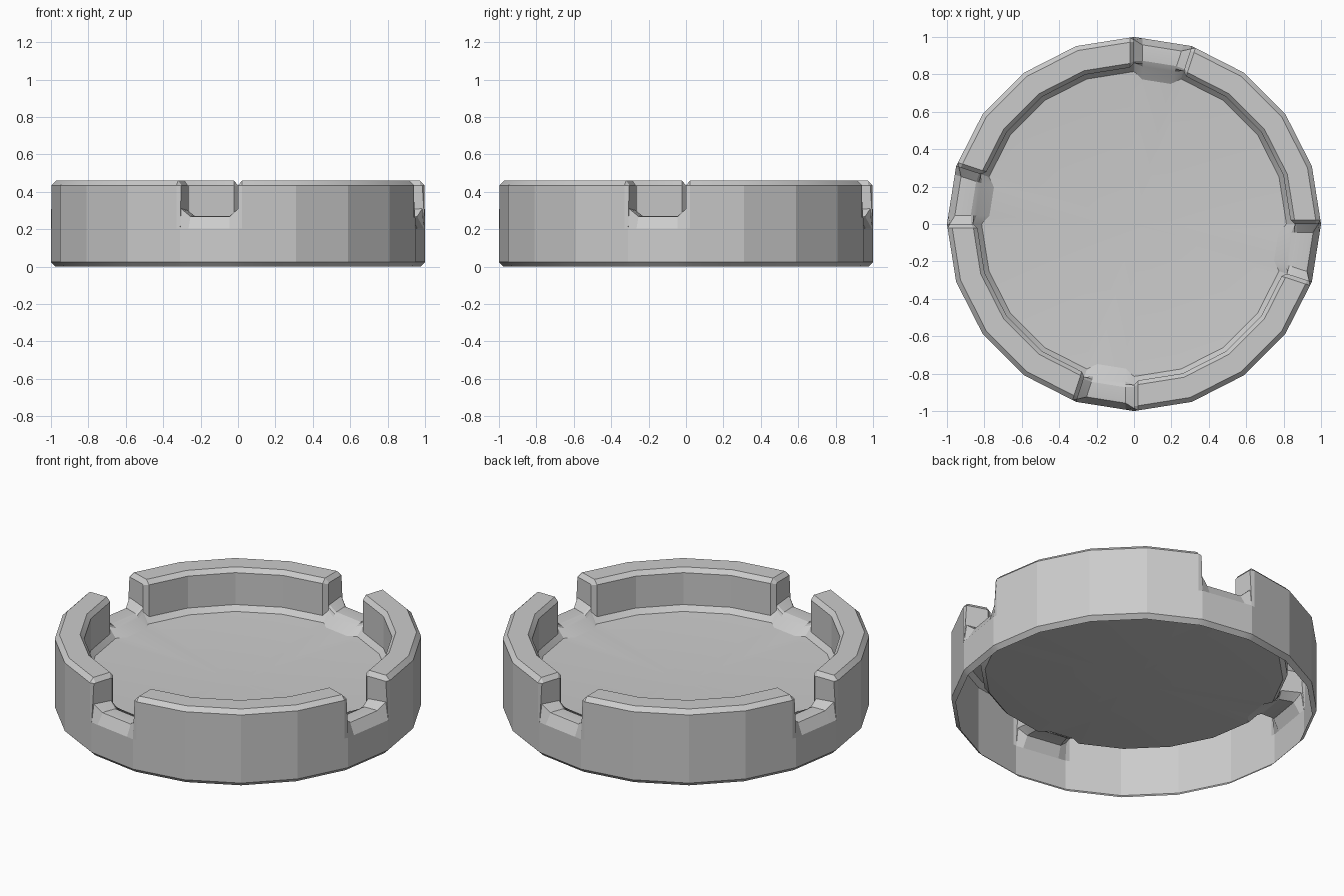
import bpy, bmesh
from math import cos, sin, radians
from mathutils import Vector

if "Cube" in bpy.data.objects:
    bpy.data.objects.remove(bpy.data.objects["Cube"])

STEP = radians(18)          # 20-sided tray
NOTCH_STARTS = (4, 9, 14, 19)

# Radial profiles (radius, height): foot, outer wall, top, inner wall, floor edge
FOOT = [(.975, 0), (1, .025), (1, .205)]
EDGE = [(.815, .213)]
WALL = FOOT + [(1, .435), (.975, .46), (.862, .46), (.84, .435), (.84, .243)] + EDGE
END_TOP = FOOT + [(.985, .435), (.975, .435), (.87, .435), (.86, .43), (.86, .27)] + EDGE
END_FOOT = FOOT + [(.985, .31), (.975, .31), (.87, .30), (.86, .29), (.86, .27)] + EDGE
NOTCH = FOOT + [(.965, .268), (.95, .27), (.88, .268), (.865, .26), (.85, .25), (.78, .213)]
CENTRE = .17                # floor dips gently to the middle


def corner(k):
    return Vector((cos(k * STEP), sin(k * STEP), 0))


def station(bm, k, profile, shift=0):
    """Ring of profile points at corner k, slid along the straight side by shift."""
    side = corner(k + (1 if shift > 0 else -1)) - corner(k)
    out = []
    for r, z in profile:
        p = corner(k) * r + side.normalized() * abs(shift)
        out.append(bm.verts.new((p.x, p.y, z)))
    return out


bm = bmesh.new()
rows = []
for k in range(20):
    if k in NOTCH_STARTS:               # rim block ends, notch begins
        rows += [station(bm, k, WALL, -.022), station(bm, k, END_TOP),
                 station(bm, k, END_FOOT), station(bm, k, NOTCH, .045)]
    elif (k - 1) % 20 in NOTCH_STARTS:  # notch ends, rim block begins
        rows += [station(bm, k, NOTCH, -.045), station(bm, k, END_FOOT),
                 station(bm, k, END_TOP), station(bm, k, WALL, .022)]
    else:
        rows.append(station(bm, k, WALL))

# Skin the stations together and fan the floor; the underside stays open
middle = bm.verts.new((0, 0, CENTRE))
for a, b in zip(rows, rows[1:] + rows[:1]):
    for i in range(len(a) - 1):
        bm.faces.new((a[i], b[i], b[i + 1], a[i + 1]))
    bm.faces.new((a[-1], b[-1], middle))

bmesh.ops.remove_doubles(bm, verts=bm.verts, dist=.0005)
bmesh.ops.dissolve_degenerate(bm, edges=bm.edges, dist=.0005)

mesh = bpy.data.meshes.new("notched_tray")
bm.to_mesh(mesh)
bm.free()
tray = bpy.data.objects.new("notched_tray", mesh)
bpy.context.collection.objects.link(tray)
tray.select_set(True)
bpy.context.view_layer.objects.active = tray
bpy.ops.object.shade_smooth_by_angle(angle=radians(15))
